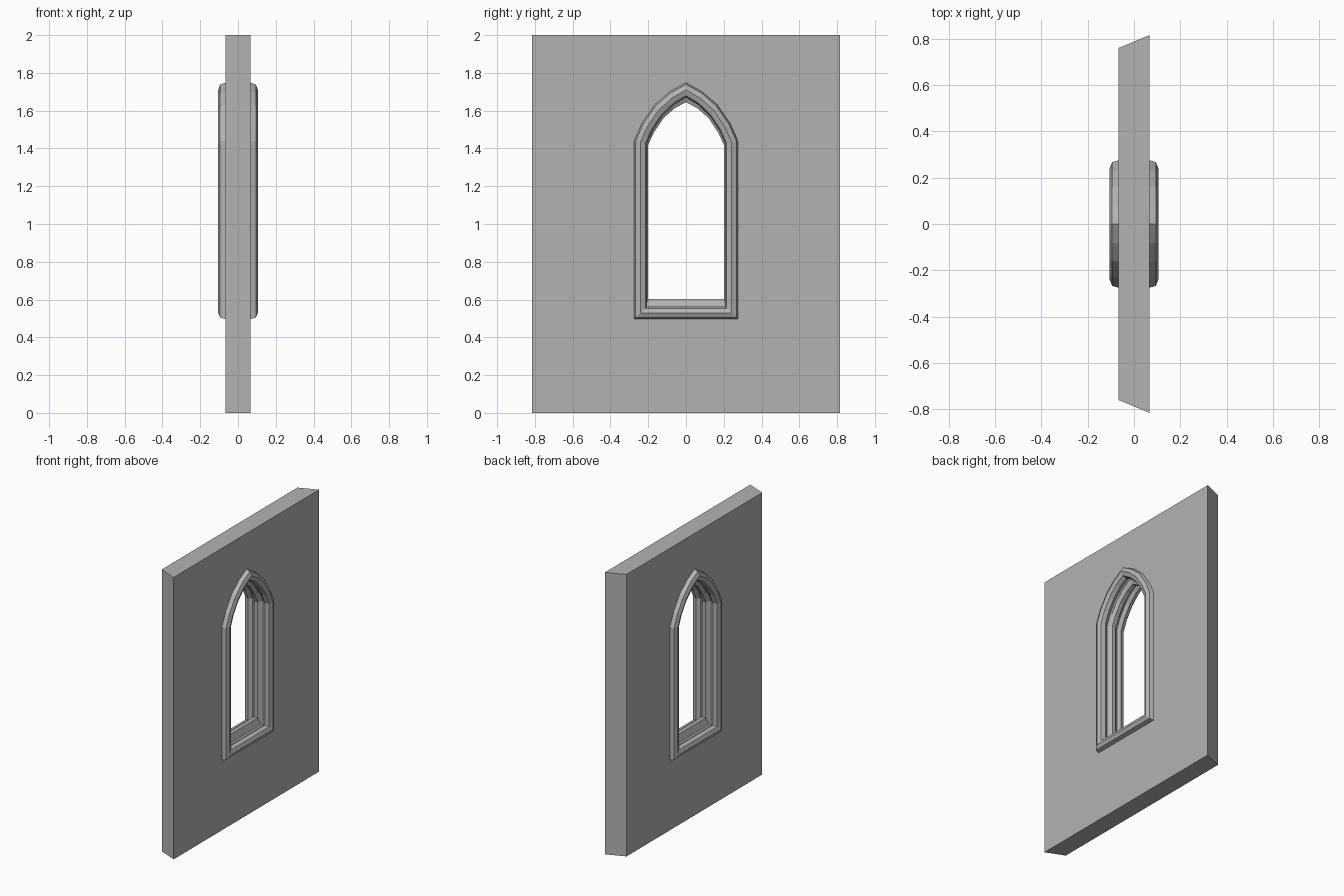
import bpy, bmesh

if "Cube" in bpy.data.objects:
    bpy.data.objects.remove(bpy.data.objects["Cube"])

T = 0.066  # half wall thickness

stone = bpy.data.materials.new("stone")
stone.diffuse_color = (0.45, 0.45, 0.45, 1)
stone.use_nodes = True
stone.node_tree.nodes["Principled BSDF"].inputs["Base Color"].default_value = stone.diffuse_color


def outline(half, bottom, spring, arch):
    """Closed pointed-arch loop in (y, z); arch lists the right-hand points up to the apex."""
    right = [(half, bottom), (half, spring)] + arch
    return right + [(-y, z) for y, z in reversed(right[:-1])]


outer = outline(0.277, 0.495, 1.44, [(0.235, 1.535), (0.165, 1.635), (0.085, 1.703), (0, 1.75)])
inner = outline(0.207, 0.562, 1.425, [(0.176, 1.495), (0.125, 1.572), (0.065, 1.63), (0, 1.67)])
ridge = outline(0.2, 0.602, 1.42, [(0.17, 1.485), (0.12, 1.56), (0.06, 1.613), (0, 1.645)])


def blend(t):
    return [(a[0] + (b[0] - a[0]) * t, a[1] + (b[1] - a[1]) * t) for a, b in zip(outer, inner)]


def make_object(name, bm):
    bmesh.ops.recalc_face_normals(bm, faces=bm.faces)
    mesh = bpy.data.meshes.new(name)
    bm.to_mesh(mesh)
    bm.free()
    mesh.materials.append(stone)
    obj = bpy.data.objects.new(name, mesh)
    bpy.context.collection.objects.link(obj)
    return obj


def loft(name, rings, closed=False, capped=False):
    """Skin a series of (x, loop) rings."""
    bm = bmesh.new()
    vs = [[bm.verts.new((x, y, z)) for y, z in loop] for x, loop in rings]
    pairs = list(zip(vs, vs[1:])) + ([(vs[-1], vs[0])] if closed else [])
    for a, b in pairs:
        n = len(a)
        for i in range(n):
            j = (i + 1) % n
            bm.faces.new((a[i], a[j], b[j], b[i]))
    if capped:
        bm.faces.new(vs[0])
        bm.faces.new(vs[-1])
    return make_object(name, bm)


def rect(half):
    return [(-half, 0), (half, 0), (half, 2), (-half, 2)]


# Wall slab with slanted ends
wall = loft("wall", [(-T, rect(0.76)), (T, rect(0.815))], capped=True)

# Window opening, hidden behind the frame
cutter = loft("window_cutter", [(-0.3, blend(0.5)), (0.3, blend(0.5))], capped=True)
cutter.hide_render = True
cutter.hide_set(True)
cut = wall.modifiers.new("opening", "BOOLEAN")
cut.operation = "DIFFERENCE"
cut.solver = "EXACT"
cut.object = cutter

# Frame: rounded moulding on each face, then a groove, with a central ridge between
half_profile = [(0.06, blend(0)), (0.094, blend(0.14)), (0.105, blend(0.5)),
                (0.094, blend(0.88)), (T, blend(1)), (0.042, blend(0.8)),
                (0.03, blend(0.85)), (0.014, ridge)]
loft("window_frame", half_profile + [(-x, loop) for x, loop in reversed(half_profile)], closed=True)
